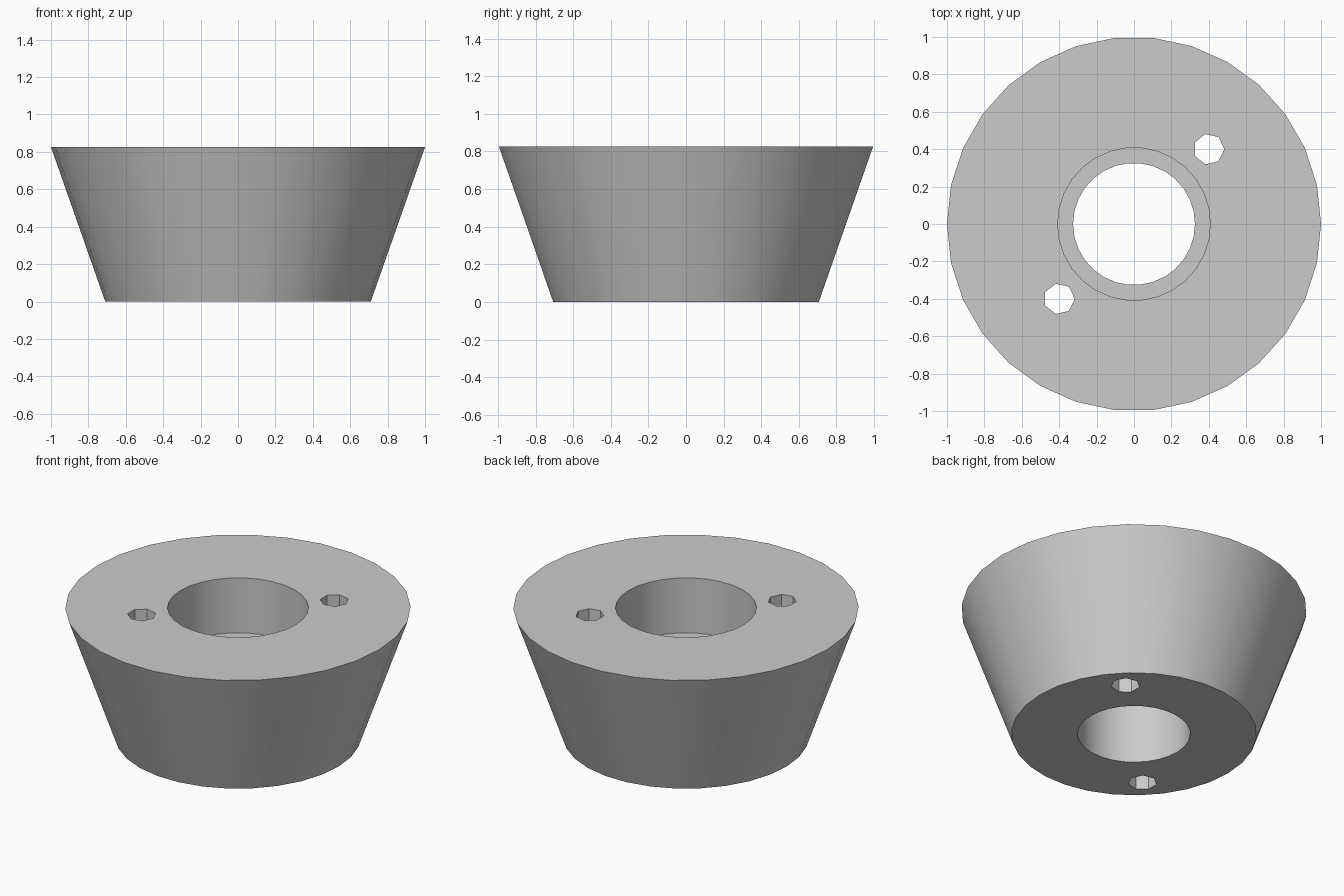
import bpy
import bmesh
from math import tau, radians
from mathutils import Matrix, Vector

cube = bpy.data.objects.get("Cube")
if cube:
    bpy.data.objects.remove(cube, do_unlink=True)

HEIGHT = 0.826
LEDGE = 0.475
SIDES = 30

grey = bpy.data.materials.new("plain grey")
grey.use_nodes = True
colour = (0.6, 0.6, 0.6, 1)
grey.diffuse_color = colour
grey.node_tree.nodes["Principled BSDF"].inputs["Base Color"].default_value = colour


def add_object(name, bm):
    bmesh.ops.recalc_face_normals(bm, faces=bm.faces)
    mesh = bpy.data.meshes.new(name)
    bm.to_mesh(mesh)
    bm.free()
    mesh.materials.append(grey)
    obj = bpy.data.objects.new(name, mesh)
    bpy.context.collection.objects.link(obj)
    return obj


# Tapered body with a stepped centre bore, turned from one closed profile
profile = [(0.71, 0), (1, HEIGHT), (0.408, HEIGHT),
           (0.408, LEDGE), (0.326, LEDGE), (0.326, 0)]
bm = bmesh.new()
rings = [[bm.verts.new(Matrix.Rotation(tau * i / SIDES, 3, "Z") @ Vector((r, 0, z)))
          for r, z in profile] for i in range(SIDES)]
for i, ring in enumerate(rings):
    following = rings[(i + 1) % SIDES]
    for j in range(len(profile)):
        k = (j + 1) % len(profile)
        bm.faces.new((ring[j], following[j], following[k], ring[k]))
body = add_object("tapered_body", bm)

# Two seven-sided through holes on the diagonal
bm = bmesh.new()
for side in (-1, 1):
    circle = bmesh.ops.create_circle(
        bm, cap_ends=True, segments=7, radius=0.083,
        matrix=Matrix.Translation((0.4 * side, 0.4 * side, -0.2))
        @ Matrix.Rotation(-tau / 4, 4, "Z"))
    face = circle["verts"][0].link_faces[0]
    # Turn the first corner towards +x
    centre = face.calc_center_median()
    first = circle["verts"][0].co - centre
    bmesh.ops.rotate(bm, verts=circle["verts"], cent=centre,
                     matrix=Matrix.Rotation(-first.to_2d().angle_signed(Vector((1, 0))), 3, "Z"))
    top = bmesh.ops.extrude_face_region(bm, geom=[face], use_keep_orig=True)
    bmesh.ops.translate(bm, vec=(0, 0, 1.3),
                        verts=[v for v in top["geom"] if isinstance(v, bmesh.types.BMVert)])
cutter = add_object("hole_cutter", bm)
cutter.hide_render = True

drill = body.modifiers.new("holes", "BOOLEAN")
drill.operation = "DIFFERENCE"
drill.solver = "EXACT"
drill.object = cutter

# Bake the holes, then smooth the round walls while keeping edges crisp
bpy.ops.object.select_all(action="DESELECT")
body.select_set(True)
bpy.context.view_layer.objects.active = body
bpy.ops.object.modifier_apply(modifier=drill.name)
bpy.data.objects.remove(cutter, do_unlink=True)
bpy.ops.object.shade_smooth_by_angle(angle=radians(30))
